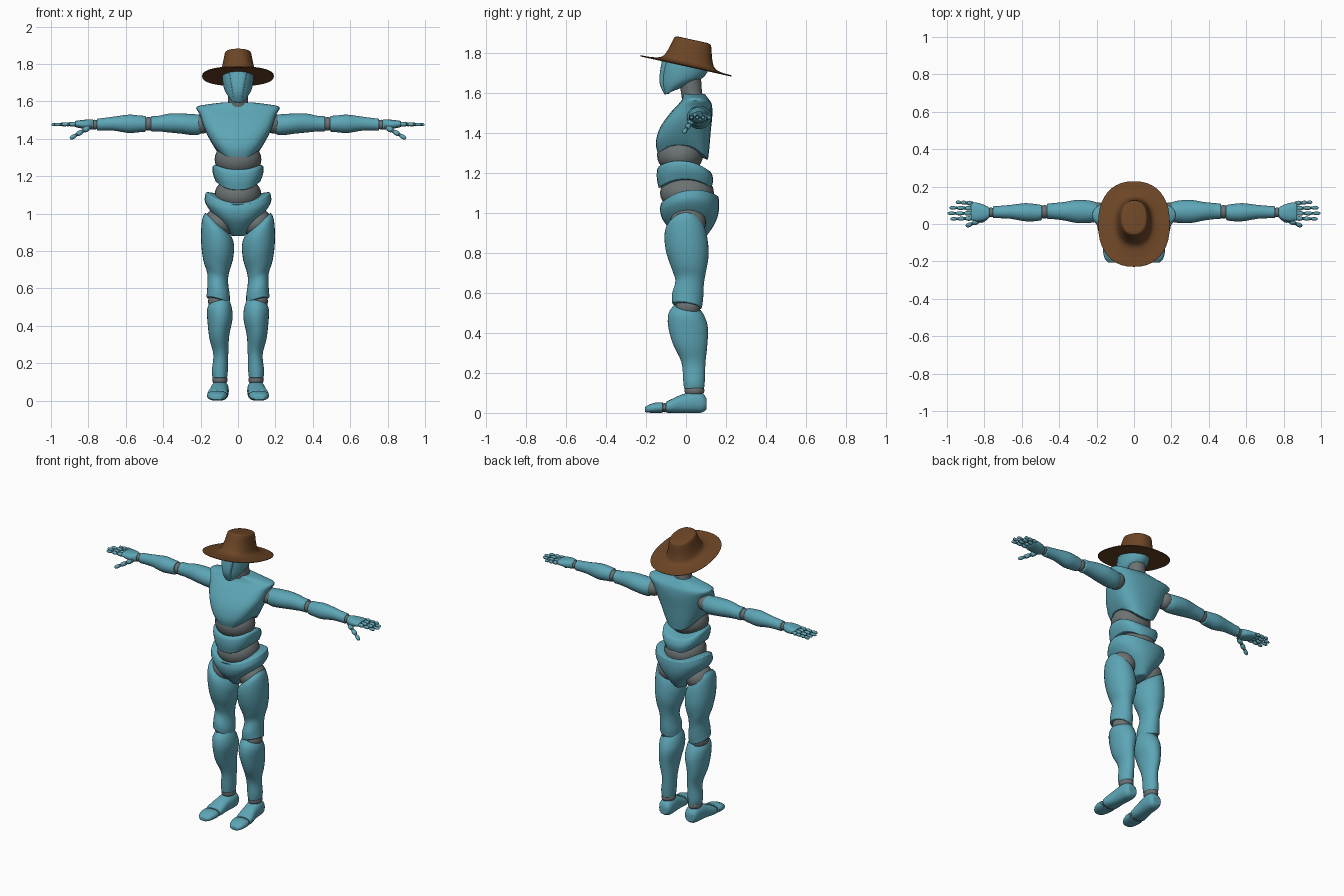
import bpy
import bmesh
import math
from mathutils import Vector

old = bpy.data.objects.get("Cube")
if old:
    bpy.data.objects.remove(old, do_unlink=True)


def material(name, rgb):
    mat = bpy.data.materials.new(name)
    mat.use_nodes = True
    mat.diffuse_color = (*rgb, 1)
    mat.node_tree.nodes["Principled BSDF"].inputs["Base Color"].default_value = (*rgb, 1)
    return mat


TEAL = material("teal shell", (.11, .38, .47))
GREY = material("grey joint", (.15, .17, .17))
BROWN = material("brown felt", (.15, .06, .019))
SIDES = (("left", 1), ("right", -1))


def finish(name, bm, mats, angle=38):
    """Turn a bmesh into a smooth object with sharp creases."""
    bmesh.ops.recalc_face_normals(bm, faces=bm.faces)
    mesh = bpy.data.meshes.new(name)
    bm.to_mesh(mesh)
    bm.free()
    for mat in mats:
        mesh.materials.append(mat)
    mesh.shade_smooth()
    mesh.set_sharp_from_angle(angle=math.radians(angle))
    obj = bpy.data.objects.new(name, mesh)
    bpy.context.collection.objects.link(obj)
    return obj


def spline(rings, steps):
    """Smoothly interpolate ring settings."""
    out = []
    last = len(rings) - 1
    for i in range(last):
        p, a, b, q = (rings[max(0, min(last, i + k))] for k in (-1, 0, 1, 2))
        for s in range(steps):
            u = s / steps
            out.append([
                ((2 * b1) + (c1 - a1) * u + (2 * a1 - 5 * b1 + 4 * c1 - d1) * u ** 2
                 + (3 * b1 - a1 - 3 * c1 + d1) * u ** 3) / 2
                for a1, b1, c1, d1 in zip(p, a, b, q)])
    out.append(list(rings[-1]))
    return out


def loft(name, rings, mat=TEAL, axis="z", power=2, side=1, start=None, end=None,
         sides=28, steps=4, lip=0.007):
    """Rings hold distance along the axis, two centres and two half widths.
    start and end lift the rims by direction around the ring."""
    bm = bmesh.new()
    loops = []
    path = spline(rings, steps)
    for i, (t, a, b, ra, rb) in enumerate(path):
        f = i / (len(path) - 1)
        loop = []
        for k in range(sides):
            ang = math.tau * k / sides
            c, s = math.cos(ang), math.sin(ang)
            u = a + ra * math.copysign(abs(c) ** (2 / power), c)
            v = b + rb * math.copysign(abs(s) ** (2 / power), s)
            w = t
            if start:
                w += start(c, s) * (1 - f)
            if end:
                w += end(c, s) * f
            co = {"x": (w, u, v), "y": (u, w, v), "z": (u, v, w)}[axis]
            loop.append(bm.verts.new((co[0] * side, co[1], co[2])))
        loops.append(loop)
    for lo, hi in zip(loops, loops[1:]):
        for k in range(sides):
            j = (k + 1) % sides
            bm.faces.new((lo[k], lo[j], hi[j], hi[k]))
    for loop in (loops[0], loops[-1]):
        hub = bm.verts.new(sum((v.co for v in loop), Vector()) / sides)
        for k in range(sides):
            bm.faces.new((loop[k], loop[(k + 1) % sides], hub))
    obj = finish(name, bm, [mat])
    if lip:
        mod = obj.modifiers.new("soft rim", "BEVEL")
        mod.limit_method = "ANGLE"
        mod.angle_limit = math.radians(45)
        mod.width = lip
        mod.segments = 2
    return obj


def ball(name, centre, radii, mat=GREY):
    bm = bmesh.new()
    bmesh.ops.create_uvsphere(bm, u_segments=24, v_segments=14, radius=1)
    bmesh.ops.scale(bm, vec=radii, verts=bm.verts)
    bmesh.ops.translate(bm, vec=centre, verts=bm.verts)
    return finish(name, bm, [mat])


def finger(name, base, tip, radius, side, bones=3):
    """Tapered bones with grey knuckles between them."""
    bm = bmesh.new()
    base, tip = (Vector((p[0] * side, p[1], p[2])) for p in (base, tip))
    turn = (tip - base).to_track_quat("Z", "Y").to_matrix().to_4x4()
    for i in range(bones):
        p, q = base.lerp(tip, i / bones), base.lerp(tip, (i + .93) / bones)
        r = radius * (1 - .13 * i)
        bone = bmesh.ops.create_uvsphere(bm, u_segments=12, v_segments=8, radius=1)["verts"]
        for v in bone:
            v.co = Vector((v.co.x * r, v.co.y * r,
                           math.copysign(abs(v.co.z) ** .7, v.co.z) * (q - p).length * .52))
            v.co = turn @ v.co + (p + q) / 2
        before = set(bm.faces)
        joint = bmesh.ops.create_uvsphere(bm, u_segments=10, v_segments=6, radius=r * .75)["verts"]
        bmesh.ops.translate(bm, vec=p, verts=joint)
        for face in set(bm.faces) - before:
            face.material_index = 1
    return finish(name, bm, [TEAL, GREY])


# Hat, tilted back
hat = loft("hat", [(-.003, 0, 0, .19, .232), (.003, 0, 0, .188, .23), (.006, 0, .004, .14, .18),
                   (.02, 0, .008, .1, .135), (.06, 0, .008, .084, .113), (.11, 0, .007, .074, .099),
                   (.13, 0, .006, .067, .091), (.135, 0, .006, .05, .072)],
           BROWN, power=2.3, sides=40, lip=0)
hat.location.z = 1.735
hat.rotation_euler.x = -math.radians(12.5)

# Head with a raised face ridge
loft("head", [(1.6, 0, -.085, .032, .022), (1.635, 0, -.05, .058, .07), (1.67, 0, -.02, .075, .105),
              (1.72, 0, -.005, .084, .12), (1.77, 0, 0, .082, .113), (1.81, 0, .005, .055, .08)],
     power=1.9, start=lambda c, s: .01 * s)
loft("face_ridge", [(1.595, 0, -.095, .022, .014), (1.64, 0, -.11, .028, .02),
                    (1.69, 0, -.112, .036, .02), (1.78, 0, -.095, .052, .022)], power=3)
loft("neck", [(1.55, 0, .04, .058, .056), (1.6, 0, .028, .053, .053), (1.68, 0, .02, .055, .055)], GREY)

# Torso shells and flexible joints
loft("chest", [(1.28, 0, -.015, .115, .125), (1.34, 0, -.017, .148, .134), (1.42, 0, -.002, .182, .126),
               (1.5, 0, .03, .205, .102), (1.55, 0, .05, .222, .078), (1.575, 0, .047, .155, .064),
               (1.595, 0, .04, .065, .054)],
     power=2.4, start=lambda c, s: .06 * c * c - .015 * s)
ball("upper_waist_joint", (0, -.03, 1.29), (.125, .115, .1))
loft("abdomen", [(1.125, 0, -.005, .118, .132), (1.17, 0, -.005, .134, .141),
                 (1.21, 0, -.01, .136, .134), (1.225, 0, -.015, .127, .118)],
     power=2.4, start=lambda c, s: .045 * c * c, end=lambda c, s: .035 * c * c - .01 * s)
ball("lower_waist_joint", (0, .005, 1.1), (.125, .135, .1))
loft("pelvis", [(.88, 0, .03, .035, .07), (.93, 0, .025, .085, .112), (.98, 0, .02, .14, .14),
                (1.03, 0, .018, .177, .148), (1.07, 0, .02, .172, .142)],
     power=2.2, end=lambda c, s: .045 * c * c + .015 * s)

for label, sign in SIDES:
    def inner(c, s):
        return c

    # Legs
    ball(label + "_hip_joint", (.1 * sign, .01, .95), (.082, .09, .08))
    loft(label + "_thigh",
         [(.535, .107, .005, .062, .074), (.585, .104, .008, .06, .078), (.65, .108, .018, .056, .071),
          (.71, .117, .015, .067, .084), (.79, .112, .008, .084, .105), (.87, .109, 0, .088, .108),
          (.925, .112, -.003, .078, .096), (.95, .115, 0, .06, .07)],
         side=sign, start=lambda c, s: .018 * c - .012 * s, end=lambda c, s: .055 * c)
    ball(label + "_knee_joint", (.104 * sign, .01, .53), (.056, .062, .055))
    loft(label + "_shin",
         [(.12, .097, .04, .038, .05), (.16, .097, .04, .043, .054), (.25, .092, .037, .04, .06),
          (.34, .1, .02, .053, .086), (.43, .096, .01, .067, .1), (.49, .1, .004, .066, .09),
          (.525, .103, .006, .055, .068)],
         side=sign, end=lambda c, s: -.014 * c - .012 * s)
    ball(label + "_ankle_joint", (.097 * sign, .042, .112), (.041, .05, .034))
    loft(label + "_foot",
         [(.102, .095, .045, .03, .028), (.08, .095, .051, .043, .049), (.035, .097, .053, .048, .053),
          (-.02, .102, .046, .048, .046), (-.07, .108, .035, .054, .035), (-.1, .11, .028, .054, .027)],
         axis="y", power=2.4, side=sign)
    ball(label + "_toe_joint", (.11 * sign, -.108, .026), (.048, .02, .023))
    loft(label + "_toes",
         [(-.115, .11, .027, .054, .026), (-.15, .112, .026, .053, .026),
          (-.185, .113, .021, .043, .02), (-.205, .113, .016, .026, .012)],
         axis="y", power=2.4, side=sign)

    # Arms
    ball(label + "_shoulder_joint", (.19 * sign, .06, 1.48), (.05, .055, .052))
    loft(label + "_upper_arm",
         [(.185, .062, 1.48, .045, .045), (.225, .065, 1.475, .058, .056), (.3, .067, 1.481, .062, .054),
          (.37, .068, 1.484, .05, .05), (.43, .069, 1.481, .043, .041), (.465, .068, 1.481, .041, .042)],
         axis="x", side=sign)
    ball(label + "_elbow_joint", (.478 * sign, .065, 1.48), (.034, .036, .037))
    loft(label + "_forearm",
         [(.492, .061, 1.48, .04, .042), (.53, .061, 1.48, .046, .045), (.585, .063, 1.48, .048, .049),
          (.66, .065, 1.481, .037, .038), (.72, .064, 1.478, .033, .033), (.755, .064, 1.476, .032, .032)],
         axis="x", side=sign)
    ball(label + "_wrist_joint", (.765 * sign, .062, 1.476), (.025, .026, .026))

    # Hands
    loft(label + "_palm",
         [(.772, .06, 1.476, .026, .026), (.8, .06, 1.476, .042, .027), (.84, .064, 1.478, .05, .022),
          (.872, .068, 1.479, .048, .016)],
         axis="x", power=2.4, side=sign)
    for i, (kind, reach) in enumerate((("index", .985), ("middle", 1), ("ring", .99), ("little", .955))):
        y = .03 + .027 * i
        finger(label + "_" + kind + "_finger", (.865, y, 1.479), (reach, y + .003 * (i - 1), 1.476),
               .0125, sign)
    finger(label + "_thumb", (.795, .03, 1.462), (.9, -.012, 1.4), .016, sign)
